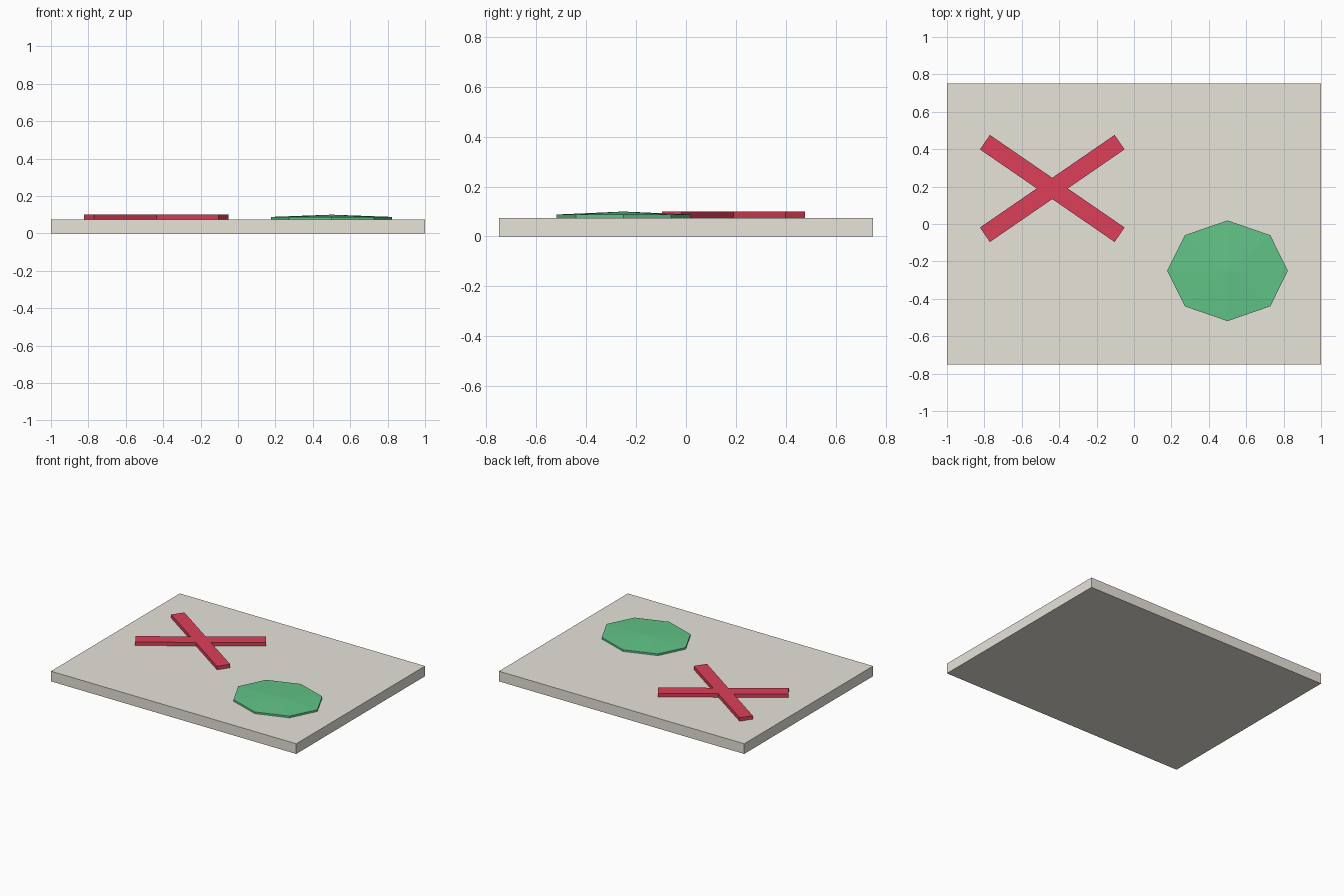
import bpy, bmesh
from math import cos, sin, pi, radians

if "Cube" in bpy.data.objects:
    bpy.data.objects.remove(bpy.data.objects["Cube"])

PLATE_TOP = 0.075


def finish(name, bm, color=None):
    bmesh.ops.recalc_face_normals(bm, faces=bm.faces)
    mesh = bpy.data.meshes.new(name)
    bm.to_mesh(mesh)
    bm.free()
    obj = bpy.data.objects.new(name, mesh)
    bpy.context.collection.objects.link(obj)
    if color:
        mat = bpy.data.materials.new(name + "_paint")
        mat.diffuse_color = color
        mat.use_nodes = True
        mat.node_tree.nodes["Principled BSDF"].inputs["Base Color"].default_value = mat.diffuse_color
        mesh.materials.append(mat)
    return obj


def prism(points, z0, z1):
    """Extrude a closed outline from z0 to z1; returns bmesh and its top face."""
    bm = bmesh.new()
    low = [bm.verts.new((x, y, z0)) for x, y in points]
    high = [bm.verts.new((x, y, z1)) for x, y in points]
    bm.faces.new(low[::-1])
    top = bm.faces.new(high)
    n = len(points)
    for i in range(n):
        j = (i + 1) % n
        bm.faces.new((low[i], low[j], high[j], high[i]))
    return bm, top


# Base plate
corners = [(-1, -0.75), (1, -0.75), (1, 0.75), (-1, 0.75)]
bm, _ = prism(corners, 0, PLATE_TOP)
finish("base_plate", bm, (0.8, 0.77, 0.7, 1))

# Diagonal cross: one outline, four arms with a notch after each
cx, cy = -0.437, 0.19
half_len, half_w, tilt = 0.437, 0.047, radians(34.5)
notches = [(0, half_w / cos(tilt)), (-half_w / sin(tilt), 0),
           (0, -half_w / cos(tilt)), (half_w / sin(tilt), 0)]
outline = []
for angle, notch in zip((tilt, pi - tilt, pi + tilt, -tilt), notches):
    for side in (-half_w, half_w):
        outline.append((cx + half_len * cos(angle) - side * sin(angle),
                        cy + half_len * sin(angle) + side * cos(angle)))
    outline.append((cx + notch[0], cy + notch[1]))
bm, _ = prism(outline, PLATE_TOP, 0.101)
finish("cross", bm, (0.72, 0.05, 0.1, 1))

# Low eight-sided mound: short wall with a shallow peaked top
ring = [(0.5 + 0.323 * cos(i * pi / 4), -0.25 + 0.269 * sin(i * pi / 4))
        for i in range(8)]
bm, top = prism(ring, PLATE_TOP, 0.088)
peak = bmesh.ops.poke(bm, faces=[top])["verts"][0]
peak.co.z = 0.1
finish("mound", bm, (0.12, 0.55, 0.24, 1))
